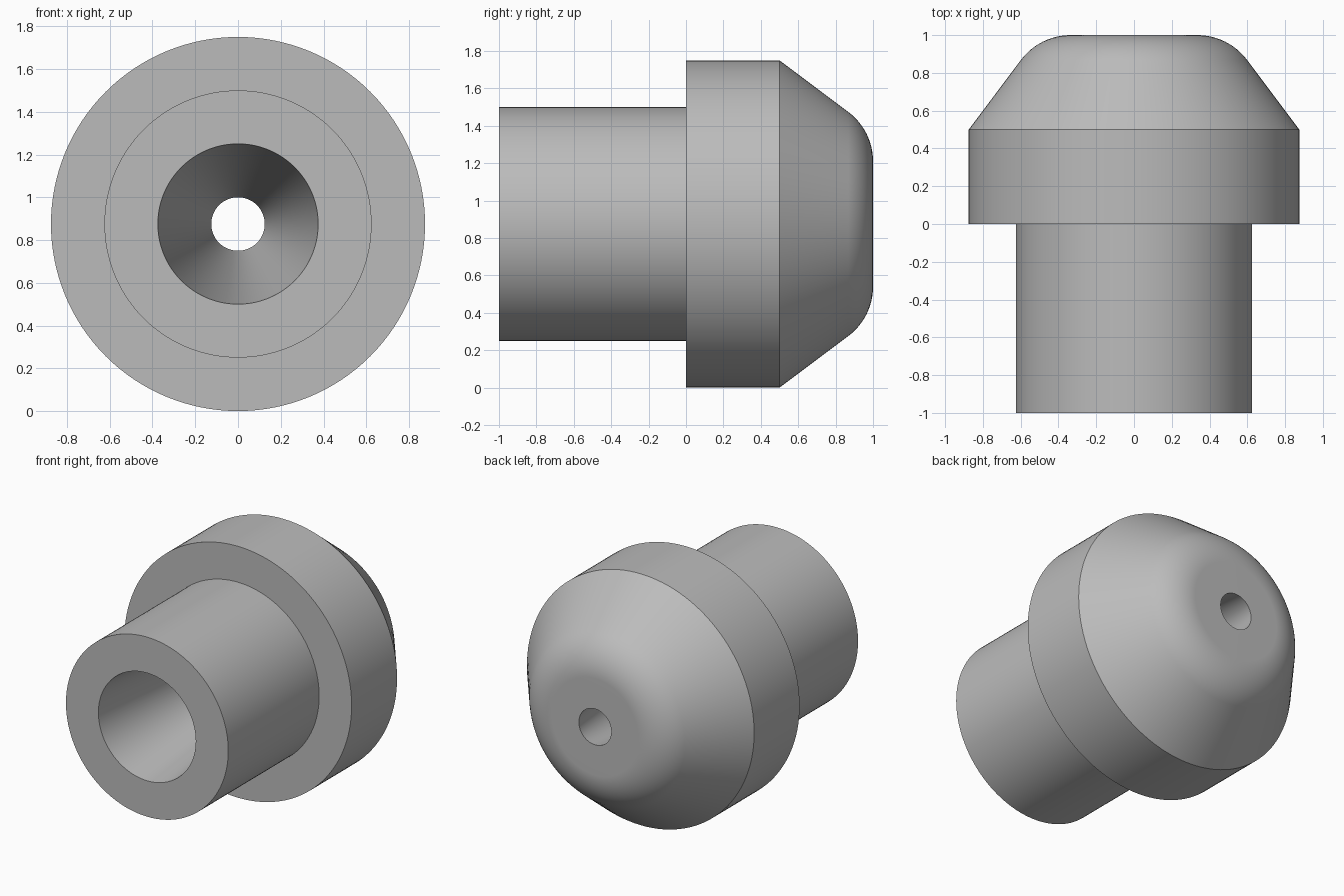
import bpy, bmesh, math
from mathutils import Matrix, Vector

cube = bpy.data.objects.get("Cube")
if cube:
    bpy.data.objects.remove(cube, do_unlink=True)

SEGMENTS = 128
AXIS_HEIGHT = 0.875


def flat_material(name, rgb):
    mat = bpy.data.materials.new(name)
    mat.use_nodes = True
    mat.diffuse_color = (*rgb, 1)
    mat.node_tree.nodes["Principled BSDF"].inputs["Base Color"].default_value = (*rgb, 1)
    return mat


def round_corner(corner, before, after, radius, steps):
    """Points of an arc tangent to both edges meeting at the corner."""
    c = Vector(corner)
    a = (Vector(before) - c).normalized()
    b = (Vector(after) - c).normalized()
    half = a.angle(b) / 2
    centre = c + (a + b).normalized() * radius / math.sin(half)
    start = c + a * radius / math.tan(half) - centre
    end = c + b * radius / math.tan(half) - centre
    sweep = start.angle_signed(end)
    return [tuple(centre + Matrix.Rotation(-sweep * i / steps, 2) @ start)
            for i in range(steps + 1)]


def lathe(name, profile, mat):
    """Spin a closed (radius, y) profile around the y axis."""
    bm = bmesh.new()
    rings = []
    for r, y in profile:
        ring = []
        for i in range(SEGMENTS):
            t = math.tau * i / SEGMENTS
            ring.append(bm.verts.new((r * math.cos(t), y, AXIS_HEIGHT + r * math.sin(t))))
        rings.append(ring)
    for k, ring in enumerate(rings):
        nxt = rings[(k + 1) % len(rings)]
        for i in range(SEGMENTS):
            j = (i + 1) % SEGMENTS
            bm.faces.new((ring[i], ring[j], nxt[j], nxt[i]))
    bmesh.ops.recalc_face_normals(bm, faces=bm.faces)
    mesh = bpy.data.meshes.new(name)
    bm.to_mesh(mesh)
    bm.free()
    mesh.materials.append(mat)
    obj = bpy.data.objects.new(name, mesh)
    bpy.context.collection.objects.link(obj)
    bpy.ops.object.select_all(action="DESELECT")
    obj.select_set(True)
    bpy.context.view_layer.objects.active = obj
    bpy.ops.object.shade_smooth_by_angle(angle=math.radians(30))
    weighted = obj.modifiers.new("even_shading", "WEIGHTED_NORMAL")
    weighted.keep_sharp = True
    return obj


grey = flat_material("plain_grey", (0.5, 0.5, 0.5))

# Tapered bore, front stem, wide collar and rounded conical nose
bore_front, bore_back = (0.375, -1), (0.125, 1)
collar_edge = (0.875, 0.5)
nose = round_corner((0.5, 1), collar_edge, bore_back, 0.33, 12)
profile = [bore_front, (0.625, -1), (0.625, 0), (0.875, 0), collar_edge, *nose, bore_back]
lathe("stepped_nozzle", profile, grey)
